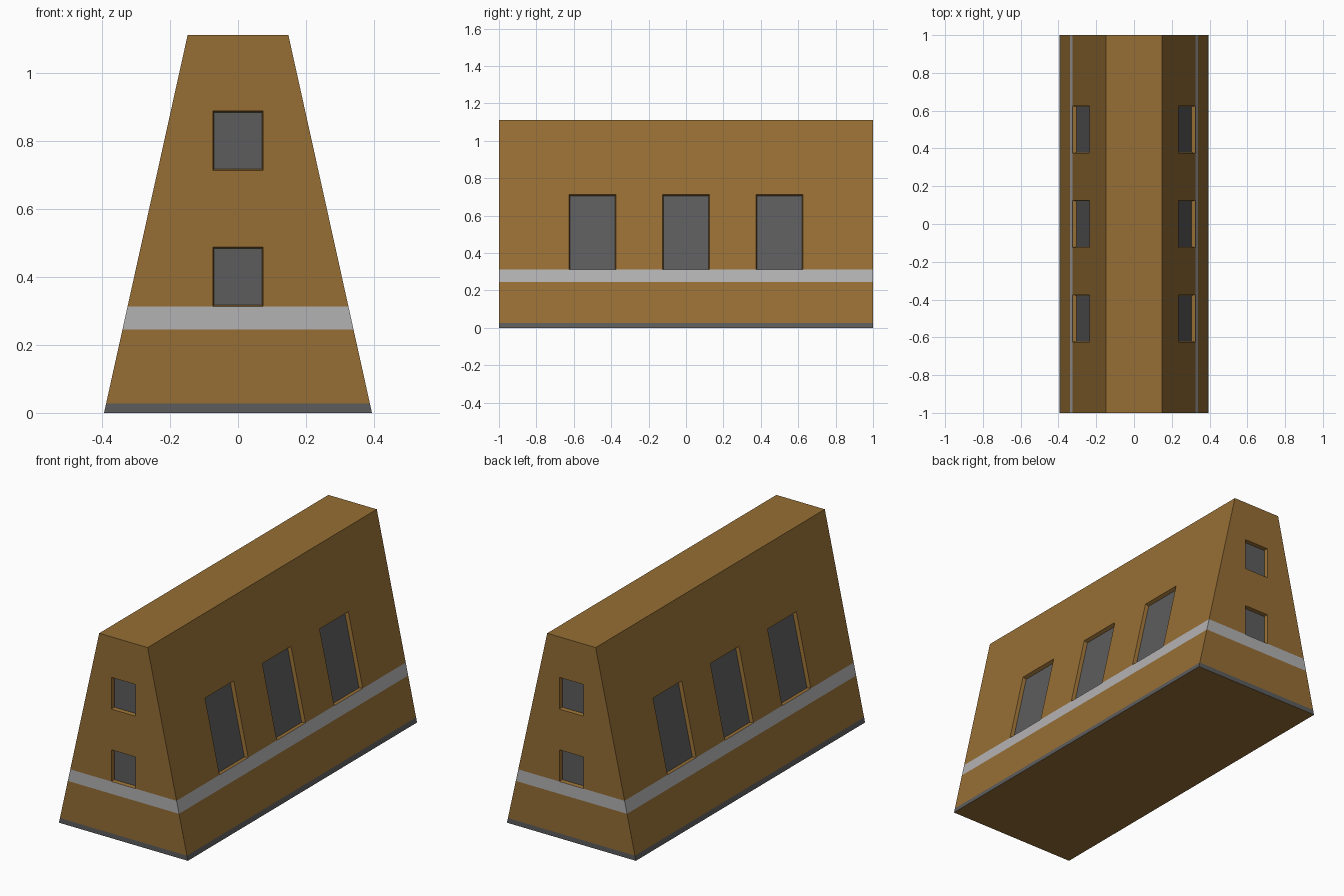
import bpy, bmesh

if "Cube" in bpy.data.objects:
    bpy.data.objects.remove(bpy.data.objects["Cube"])

WALL, BAND, GREY = 0, 1, 2
BOTTOM, TOP, HEIGHT, HALF_LEN = 0.394, 0.148, 1.112, 1.0
LEVELS = [0, 0.027, 0.245, 0.313, 0.488, 0.713, 0.888, HEIGHT]
ROW_COLOUR = {0: GREY, 2: BAND}          # plinth and string course


def half_width(z):
    return BOTTOM + (TOP - BOTTOM) * z / HEIGHT


def make_material(name, colour):
    m = bpy.data.materials.new(name)
    m.diffuse_color = (*colour, 1)
    m.use_nodes = True
    m.node_tree.nodes["Principled BSDF"].inputs["Base Color"].default_value = m.diffuse_color
    return m


bm = bmesh.new()
windows = []


def add_wall(point, columns, is_window):
    """Grid of quads; point(column, z) places each corner."""
    rows = [[bm.verts.new(point(c, z)) for c in columns] for z in LEVELS]
    for r in range(len(LEVELS) - 1):
        for c in range(len(columns) - 1):
            f = bm.faces.new((rows[r][c], rows[r][c + 1],
                              rows[r + 1][c + 1], rows[r + 1][c]))
            f.material_index = ROW_COLOUR.get(r, WALL)
            if is_window(r, c):
                f.material_index = GREY
                windows.append(f)


for s in (-1, 1):
    # sloping long walls with three tall windows
    add_wall(lambda y, z: (s * half_width(z), s * y, z),
             [-HALF_LEN, -0.625, -0.375, -0.125, 0.125, 0.375, 0.625, HALF_LEN],
             lambda r, c: r in (3, 4) and c in (1, 3, 5))
    # end walls with two stacked windows (None marks the slanted edges)
    add_wall(lambda c, z: (-s * max(-half_width(z), min(half_width(z), c)), s * HALF_LEN, z),
             [-9, -0.074, 0.074, 9],
             lambda r, c: r in (3, 5) and c == 1)

# join walls, close roof and floor
bmesh.ops.remove_doubles(bm, verts=bm.verts[:], dist=1e-5)
caps = bmesh.ops.holes_fill(bm, edges=[e for e in bm.edges if e.is_boundary], sides=0)
for f in caps["faces"]:
    f.material_index = WALL
bmesh.ops.recalc_face_normals(bm, faces=bm.faces[:])
bm.normal_update()

# recess the window panes, leaving wall-coloured reveals
rims = bmesh.ops.inset_region(bm, faces=windows, thickness=0.004, depth=-0.02,
                              use_even_offset=True)
for f in rims["faces"]:
    f.material_index = WALL

mesh = bpy.data.meshes.new("building")
bm.to_mesh(mesh)
bm.free()
for name, colour in (("ochre_wall", (0.305, 0.156, 0.035)),
                     ("light_grey_band", (0.456, 0.445, 0.452)),
                     ("dark_grey", (0.107, 0.107, 0.109))):
    mesh.materials.append(make_material(name, colour))
bpy.context.collection.objects.link(bpy.data.objects.new("building", mesh))
